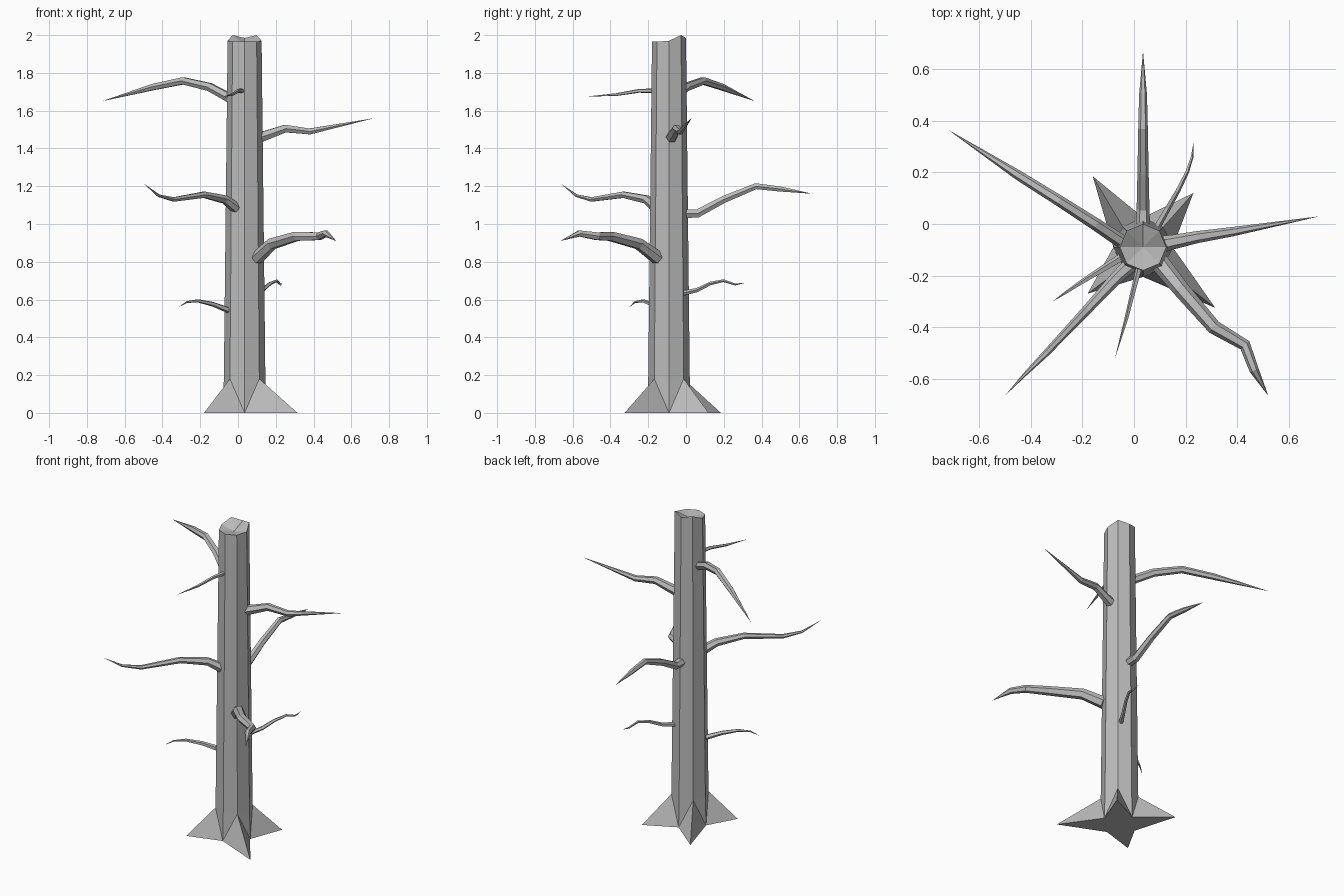
import bpy, bmesh
from math import cos, sin, pi
from mathutils import Vector

default_cube = bpy.data.objects.get("Cube")
if default_cube:
    bpy.data.objects.remove(default_cube, do_unlink=True)

# One bark colour for the whole tree
bark = bpy.data.materials.new("grey_bark")
bark.use_nodes = True
bark_colour = (0.5, 0.5, 0.5, 1)
bark.diffuse_color = bark_colour
bark.node_tree.nodes["Principled BSDF"].inputs["Base Color"].default_value = bark_colour

CENTRE = Vector((0.035, -0.09, 0))
SIDES = 8


def finish(name, bm):
    """Turn a bmesh into a flat shaded, bark coloured object."""
    bmesh.ops.recalc_face_normals(bm, faces=bm.faces[:])
    mesh = bpy.data.meshes.new(name)
    bm.to_mesh(mesh)
    bm.free()
    mesh.materials.append(bark)
    obj = bpy.data.objects.new(name, mesh)
    bpy.context.collection.objects.link(obj)
    return obj


def bridge(bm, lower, upper):
    """Join two rings of equal length with quads."""
    count = len(lower)
    for i in range(count):
        j = (i + 1) % count
        bm.faces.new((lower[i], lower[j], upper[j], upper[i]))


def fan(bm, ring, tip):
    """Close a ring with triangles to one point."""
    for i in range(len(ring)):
        bm.faces.new((ring[i], ring[(i + 1) % len(ring)], tip))


def octagon(radius, z):
    return [CENTRE + Vector((radius * cos(i * pi / 4), radius * sin(i * pi / 4), z))
            for i in range(SIDES)]


def build_trunk():
    bm = bmesh.new()
    # Roots pull the diagonal corners out into four points on the ground
    root_tips = [(0.23, 0.12, 0), (-0.16, 0.185, 0), (-0.18, -0.27, 0), (0.315, -0.325, 0)]
    foot_points = octagon(0.115, 0)
    for i, tip in enumerate(root_tips):
        foot_points[2 * i + 1] = Vector(tip)
    # The broken top is higher at the back
    rim_points = octagon(0.09, 0)
    rim_heights = [1.97, 2.0, 1.985, 2.0, 1.97, 1.965, 1.965, 1.965]
    for point, height in zip(rim_points, rim_heights):
        point.z = height

    foot, collar, rim = [[bm.verts.new(p) for p in ring]
                         for ring in (foot_points, octagon(0.11, 0.18), rim_points)]
    # Root flare is split into triangles along the ridges
    for i in range(SIDES):
        j = (i + 1) % SIDES
        ridge, valley = (i, j) if i % 2 else (j, i)
        bm.faces.new((foot[i], foot[j], collar[ridge]))
        bm.faces.new((foot[valley], collar[ridge], collar[valley]))
    bridge(bm, collar, rim)
    fan(bm, rim, bm.verts.new(CENTRE + Vector((0, 0, 1.95))))
    fan(bm, foot, bm.verts.new(CENTRE))
    finish("trunk", bm)


def build_branch(name, base_radius, path, sides=6, end=0.45):
    """Tapered tube along a path, closed to a point at the last position."""
    points = [Vector(p) for p in path]
    bm = bmesh.new()
    rings = []
    last = len(points) - 1
    for k, point in enumerate(points[:-1]):
        along = (points[k + 1] - points[max(k - 1, 0)]).normalized()
        across = along.cross(Vector((0, 0, 1))).normalized()
        up = across.cross(along)
        radius = base_radius * (1 - (1 - end) * k / (last - 1))
        rings.append([bm.verts.new(point + radius * (across * cos(a) + up * sin(a)))
                      for a in (2 * pi * s / sides for s in range(sides))])
    for lower, upper in zip(rings, rings[1:]):
        bridge(bm, lower, upper)
    bm.faces.new(rings[0])
    fan(bm, rings[-1], bm.verts.new(points[-1]))
    finish(name, bm)


build_trunk()

# Large branches, from the top down
build_branch("upper_right_branch", 0.027, [
    (-0.03, -0.08, 1.66), (-0.15, 0, 1.725), (-0.29, 0.09, 1.758),
    (-0.45, 0.19, 1.725), (-0.72, 0.365, 1.65)], end=0.7)
build_branch("upper_left_branch", 0.033, [
    (0.1, -0.08, 1.455), (0.15, -0.07, 1.47), (0.25, -0.05, 1.505),
    (0.38, -0.03, 1.49), (0.72, 0.03, 1.56)], end=0.55)
build_branch("back_branch", 0.028, [
    (0.035, -0.02, 1.055), (0.035, 0.06, 1.055), (0.035, 0.2, 1.13),
    (0.035, 0.37, 1.2), (0.035, 0.5, 1.185), (0.035, 0.67, 1.16)], end=0.55)
build_branch("middle_right_branch", 0.03, [
    (-0.01, -0.155, 1.085), (-0.07, -0.21, 1.13), (-0.18, -0.33, 1.155),
    (-0.34, -0.5, 1.13), (-0.42, -0.58, 1.15), (-0.5, -0.665, 1.215)], end=0.25)
build_branch("middle_left_branch", 0.037, [
    (0.1, -0.15, 0.82), (0.18, -0.25, 0.895), (0.31, -0.4, 0.935),
    (0.43, -0.47, 0.935), (0.465, -0.565, 0.95), (0.52, -0.665, 0.91)], end=0.5)

# Small twigs
build_branch("upper_front_twig", 0.013, [
    (0.02, -0.17, 1.705), (0, -0.25, 1.705), (-0.03, -0.37, 1.685),
    (-0.075, -0.525, 1.675)], sides=5, end=0.6)
build_branch("lower_right_twig", 0.017, [
    (-0.04, -0.125, 0.54), (-0.13, -0.18, 0.575), (-0.21, -0.23, 0.593),
    (-0.27, -0.27, 0.587), (-0.315, -0.3, 0.56)], sides=5, end=0.3)
build_branch("lower_back_twig", 0.014, [
    (0.09, -0.01, 0.635), (0.13, 0.06, 0.65), (0.17, 0.13, 0.685),
    (0.205, 0.2, 0.7), (0.225, 0.26, 0.68), (0.23, 0.315, 0.688)], sides=5, end=0.4)
